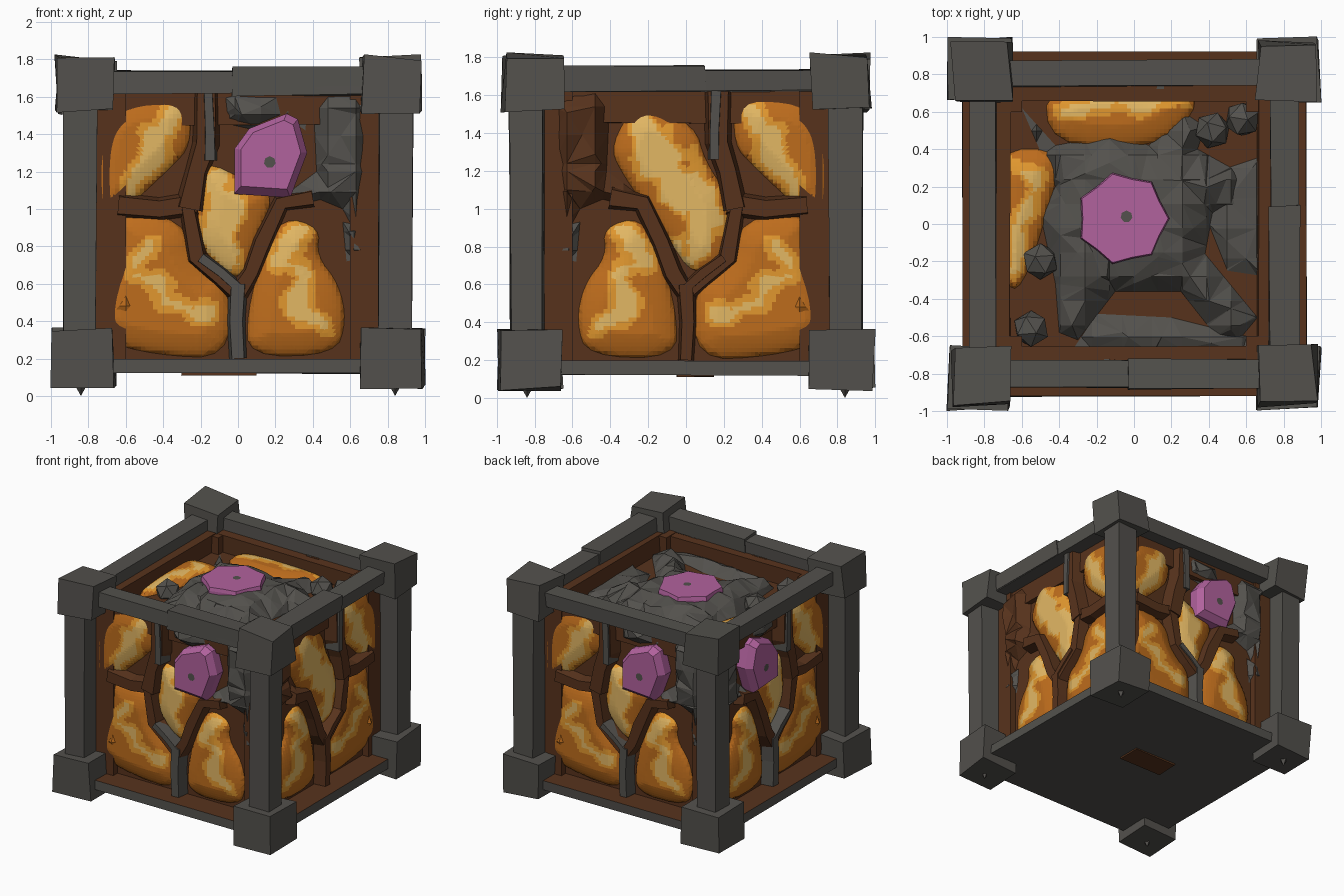
import bpy, bmesh, math, random
from mathutils import Matrix, Vector, noise

random.seed(4)
if "Cube" in bpy.data.objects:
    bpy.data.objects.remove(bpy.data.objects["Cube"])


def material(name, rgb):
    m = bpy.data.materials.new(name)
    m.use_nodes = True
    color = [(c / 255) ** 2.2 for c in rgb] + [1]
    m.diffuse_color = color
    bsdf = m.node_tree.nodes["Principled BSDF"]
    bsdf.inputs["Base Color"].default_value = color
    bsdf.inputs["Roughness"].default_value = 1
    return m


GREY = material("stone grey", (84, 82, 78))
BROWN = material("dark brown", (88, 54, 34))
ORANGE = material("deep orange", (188, 108, 34))
GOLD = material("gold", (224, 150, 50))
TAN = material("pale yellow", (226, 182, 100))
PURPLE = material("purple", (176, 98, 156))


def finish(name, bm, mats, matrix=Matrix()):
    bm.transform(matrix)
    bmesh.ops.recalc_face_normals(bm, faces=bm.faces)
    me = bpy.data.meshes.new(name)
    bm.to_mesh(me)
    bm.free()
    for m in mats:
        me.materials.append(m)
    ob = bpy.data.objects.new(name, me)
    bpy.context.collection.objects.link(ob)


def box(name, lo, hi, mat, jitter=0, top=None):
    bm = bmesh.new()
    bmesh.ops.create_cube(bm, size=1)
    for v in bm.verts:
        v.co = [l + (h - l) * (c + .5) + random.uniform(-jitter, jitter)
                for l, h, c in zip(lo, hi, v.co)]
    if top:
        max(bm.faces, key=lambda f: f.calc_center_median().z).material_index = 1
    finish(name, bm, [mat, top] if top else [mat])


def path_distance(p, path, closed=False):
    best = 9
    for a, b in zip(path, path[1:] + (path[:1] if closed else [])):
        a, b = Vector(a), Vector(b)
        d = b - a
        t = max(0, min(1, (p - a).dot(d) / d.length_squared))
        best = min(best, (p - a - d * t).length)
    return best


def rounded(pts):
    out = []
    for a, b in zip(pts, pts[1:] + pts[:1]):
        a, b = Vector(a), Vector(b)
        out += [a.lerp(b, .25), a.lerp(b, .75)]
    return out


def mound(name, pts, base, height, matrix, mats, step=.12, slope=.12, jitter=0, rule=None):
    """Bulging patch over an outline, cut into a grid, coloured by a rule."""
    bm = bmesh.new()
    bm.faces.new([bm.verts.new((p[0], p[1], 0)) for p in pts])
    bmesh.ops.triangulate(bm, faces=bm.faces)
    for axis in (0, 1):
        normal = Vector((1 - axis, axis, 0))
        at = min(p[axis] for p in pts) + step * .6
        while at < max(p[axis] for p in pts):
            bmesh.ops.bisect_plane(bm, geom=bm.verts[:] + bm.edges[:] + bm.faces[:],
                                   plane_co=normal * at, plane_no=normal)
            at += step
    if jitter:
        bmesh.ops.triangulate(bm, faces=bm.faces)
    for f in bm.faces:
        f.material_index = rule(f.calc_center_median().xy) if rule else 0
    for v in bm.verts:
        t = min(1, path_distance(v.co.xy, pts, True) / slope)
        v.co.z = base + height * math.sqrt(t) + random.uniform(-jitter, jitter) * t
    finish(name, bm, mats, matrix)


def glow(name, pts, vein, width, base, matrix, wobble=.05):
    """Orange patch with a pale vein edged in gold."""
    def rule(p):
        d = path_distance(p, vein) + wobble * noise.noise((p.x * 9, p.y * 9, width * 50))
        return 2 if d < width else 1 if d < width + .035 else 0
    mound(name, rounded(rounded(pts)), base, .06, matrix, [ORANGE, GOLD, TAN], .022, rule=rule)


def branch(name, path, width, base, height, matrix, mat):
    """Raised ridge with sloping flanks along a path."""
    bm = bmesh.new()
    rings = []
    for i, p in enumerate(path):
        d = Vector(path[min(i + 1, len(path) - 1)]) - Vector(path[max(i - 1, 0)])
        side = Vector((-d.y, d.x)).normalized() * width * random.uniform(.85, 1.15)
        rings.append([bm.verts.new((p[0] + side.x * s, p[1] + side.y * s, base + w))
                      for s, w in ((-1, 0), (-.7, height), (.7, height), (1, 0))])
    for a, b in zip(rings, rings[1:]):
        for i in range(4):
            bm.faces.new((a[i], a[i - 1], b[i - 1], b[i]))
    bm.faces.new(rings[0])
    bm.faces.new(rings[-1])
    finish(name, bm, [mat], matrix)


def gem(name, pts, base, height, matrix, inset, dot):
    """Faceted purple stone with a small grey dot."""
    bm = bmesh.new()
    face = bm.faces.new([bm.verts.new((p[0], p[1], base)) for p in pts])
    for w, s in ((height * .6, 1), (height * .4, inset)):
        face = bmesh.ops.extrude_discrete_faces(bm, faces=[face])["faces"][0]
        c = face.calc_center_median()
        for v in face.verts:
            v.co = c + (v.co - c) * s + Vector((0, 0, w))
    finish(name, bm, [PURPLE], matrix)
    bm = bmesh.new()
    bmesh.ops.create_circle(bm, cap_ends=True, segments=7, radius=.032)
    bmesh.ops.translate(bm, verts=bm.verts, vec=(*dot, base + height + .004))
    finish(name + "_dot", bm, [GREY], matrix)


# Core, bottom slab and rim
box("core", (-.72, -.72, .15), (.72, .72, 1.5), BROWN)
box("bottom_slab", (-.92, -.92, .12), (.92, .92, .2), GREY, .006, BROWN)
box("bottom_stain", (-.3, -.05, .112), (.1, .15, .13), BROWN, .004)

# Frame, repeated around the four sides
names = ("front", "left", "back", "right")
for k, side in enumerate(names):
    sx, sy = ((1, -1), (1, 1), (-1, 1), (-1, -1))[k]
    for part, a, b, z0, z1, mat, jit in (
            ("post", .755, .93, .2, 1.65, GREY, .01),
            ("post_lining", .6, .775, .15, 1.64, BROWN, 0),
            ("lower_block", .66, .99, .05, .355, GREY, .014),
            ("upper_block", .66, .965, 1.52, 1.81, GREY, .02)):
        xs, ys = sorted((sx * a, sx * b)), sorted((sy * a, sy * b))
        box(f"{side}_{part}", (xs[0], ys[0], z0), (xs[1], ys[1], z1), mat, jit)
    bm = bmesh.new()
    bmesh.ops.create_cone(bm, segments=4, radius1=0, radius2=.05, depth=.09)
    finish(f"{side}_foot_spike", bm, [GREY], Matrix.Translation((sx * .84, sy * .84, .045)))
    across = k % 2
    for part, a, b, z0, z1, reach, mat in (
            ("top_beam", .735, .875, 1.62, 1.735, .7, GREY),
            ("rim", .66, .76, 1.45, 1.64, .72, BROWN)):
        s = (-1, 1, 1, -1)[k]
        span = sorted((s * a, s * b))
        lo, hi = [-reach, span[0]], [reach, span[1]]
        if across:
            lo, hi = lo[::-1], hi[::-1]
        box(f"{side}_{part}", (*lo, z0), (*hi, z1), mat, .008)
box("front_beam_step", (-.03, -.885, 1.61), (.68, -.725, 1.755), GREY, .008)
box("left_beam_step", (.725, -.7, 1.63), (.885, .1, 1.755), GREY, .008)

# Outlines and veins shared by the sides, as (across, up)
UPPER = [(-.78, 1), (-.78, 1.35), (-.7, 1.52), (-.55, 1.6), (-.26, 1.6), (-.25, 1.34),
         (-.36, 1.22), (-.62, .98), (-.72, .9)]
LOWER = [(-.64, .98), (-.3, .95), (-.21, .68), (-.04, .58), (-.05, .2), (-.45, .22),
         (-.74, .3), (-.76, .5), (-.66, .8)]
MIDDLE = [(-.18, 1.26), (.05, 1.15), (.2, 1.08), (.09, .8), (.03, .62), (-.1, .68),
          (-.23, .85), (-.21, 1.1)]
INNER = [(.24, .96), (.44, .9), (.42, .75), (.54, .6), (.58, .4), (.52, .22), (.05, .21),
         (.05, .45), (.13, .75)]
WIDE = [(.4, 1.34), (.25, 1.58), (-.05, 1.44), (-.1, 1.25), (-.24, 1.05), (-.22, .72),
        (-.04, .64), (.1, .85), (.35, 1.2)]
HEX = [(-.02, 1.08), (.28, 1.06), (.37, 1.3), (.32, 1.48), (.26, 1.51), (.06, 1.43), (-.02, 1.32)]
patches = (("upper_glow", UPPER, [(-.32, 1.52), (-.44, 1.4), (-.45, 1.25), (-.57, 1.13)], .045),
           ("lower_glow", LOWER, [(-.48, .82), (-.58, .65), (-.42, .62), (-.38, .5), (-.15, .43)], .025),
           ("inner_glow", INNER, [(.32, .88), (.24, .72), (.35, .65), (.3, .45), (.45, .4)], .035))

for k, side in enumerate(names):
    # Side frame: across, up, outwards; two sides are mirrored
    M = (Matrix.Rotation(k * math.pi / 2, 4, "Z")
         @ Matrix(((-1 if k % 2 else 1, 0, 0, 0), (0, 0, -1, 0), (0, 1, 0, 0), (0, 0, 0, 1))))
    base = .722
    for part, pts, vein, width in patches:
        glow(f"{side}_{part}", pts, vein, width, base, M)
    if side == "left":
        glow("left_middle_glow", WIDE, [(.2, 1.4), (.1, 1.2), (-.08, 1), (-.06, .8)], .085, base, M, .12)
    else:
        glow(f"{side}_middle_glow", MIDDLE, [(-.12, 1.15), (-.04, 1), (-.13, .85), (0, .7)], .05, base, M, .08)
        gem(f"{side}_gem", HEX, base, .13, M, .82, (.17, 1.25))
        mound(f"{side}_gem_hood", [(-.1, 1.63), (-.08, 1.46), (.1, 1.42), (.25, 1.5), (.36, 1.42), (.38, 1.63)],
              base, .09, M, [GREY], .14, .1, .03)

    # Ridges between the glowing patches
    branch(f"{side}_left_fork", [(0, .55), (-.1, .64), (-.22, .74), (-.27, 1.02)], .05, base, .09, M, BROWN)
    branch(f"{side}_left_twig", [(-.22, 1.03), (-.42, 1), (-.64, 1.02)], .06, base, .08, M, BROWN)
    branch(f"{side}_right_fork", [(0, .55), (.07, .66), (.13, .82), (.23, 1.03), (.4, 1.06)], .055, base, .09, M, BROWN)
    branch(f"{side}_upper_twig", [(-.26, 1), (-.22, 1.2), (-.17, 1.35), (-.17, 1.64)], .07, base, .1, M, BROWN)
    stem_mat = BROWN if side == "left" else GREY
    branch(f"{side}_stem", [(0, .2), (-.01, .4), (0, .6)], .045, base, .1, M, stem_mat)
    branch(f"{side}_fork_cap", [(0, .58), (-.09, .66), (-.2, .74)], .03, base, .1, M, stem_mat)
    branch(f"{side}_upper_cap", [(-.15, 1.26), (-.15, 1.4), (-.16, 1.64)], .035, base, .115, M, GREY)

    # Broken stone beside the patches
    mound(f"{side}_outer_rock", [(.4, 1.64), (.72, 1.64), (.7, 1.2), (.64, .85), (.56, 1), (.44, 1.05),
                                 (.24, 1), (.26, 1.08), (.42, 1.2)],
          base, .1, M, [BROWN if side == "left" else GREY], .15, .1, .03)
    mound(f"{side}_pebble", [(.56, .93), (.7, .9), (.68, .74), (.58, .72)], base, .07, M, [GREY], .1, .06, .02)
    mound(f"{side}_high_pebble", [(.42, 1.45), (.55, 1.6), (.4, 1.62)], base, .13, M, [GREY], .1, .06, .01)
    mound(f"{side}_orange_chip", [(-.66, .46), (-.54, .42), (-.6, .56)], base + .05, .04, M, [ORANGE], .1, .05)

# Top: glowing patches, star of stone and gem
T = Matrix()
glow("top_back_glow", [(-.48, .76), (.3, .74), (.34, .6), (.1, .4), (-.45, .42)],
     [(-.38, .58), (-.1, .68), (.02, .62), (.25, .68)], .02, 1.505, T)
glow("top_right_glow", [(-.74, .4), (-.38, .4), (-.45, .1), (-.6, -.36), (-.7, -.32), (-.76, 0)],
     [(-.64, -.25), (-.62, 0), (-.52, .22), (-.64, .3)], .02, 1.505, T)
STAR = [(-.6, .62), (-.42, .42), (-.1, .48), (.08, .42), (.26, .6), (.38, .52), (.34, .4), (.52, .3),
        (.66, .12), (.42, .06), (.38, -.16), (.66, -.5), (.56, -.62), (.44, -.6), (.25, -.36),
        (-.1, -.36), (-.3, -.62), (-.4, -.58), (-.42, -.32), (-.5, .05), (-.42, .2)]
mound("top_star_rock", STAR, 1.5, .14, T, [GREY], .13, .16, .018)
mound("top_left_slab", [(.5, .3), (.68, .36), (.7, -.28), (.5, -.25), (.4, 0)], 1.5, .06, T, [GREY], .16, .1, .015)
mound("top_front_slab", [(-.32, -.66), (-.2, -.48), (.2, -.5), (.6, -.6), (.64, -.69), (.1, -.7)],
      1.5, .06, T, [GREY], .16, .1, .015)
for x, y in ((-.55, -.56), (.58, .56), (.42, .5), (-.5, -.2)):
    bm = bmesh.new()
    bmesh.ops.create_icosphere(bm, subdivisions=1, radius=.1)
    finish("top_boulder", bm, [GREY], Matrix.Translation((x, y, 1.53)) @ Matrix.Rotation(x * 9, 4, "X"))
disc = [(-.06 + r * math.cos(a), .03 + r * math.sin(a)) for a, r in
        ((i * math.tau / 14, (.25, .22)[i % 2]) for i in range(14))]
gem("top_gem", disc, 1.6, .07, T, .97, (-.04, .04))
